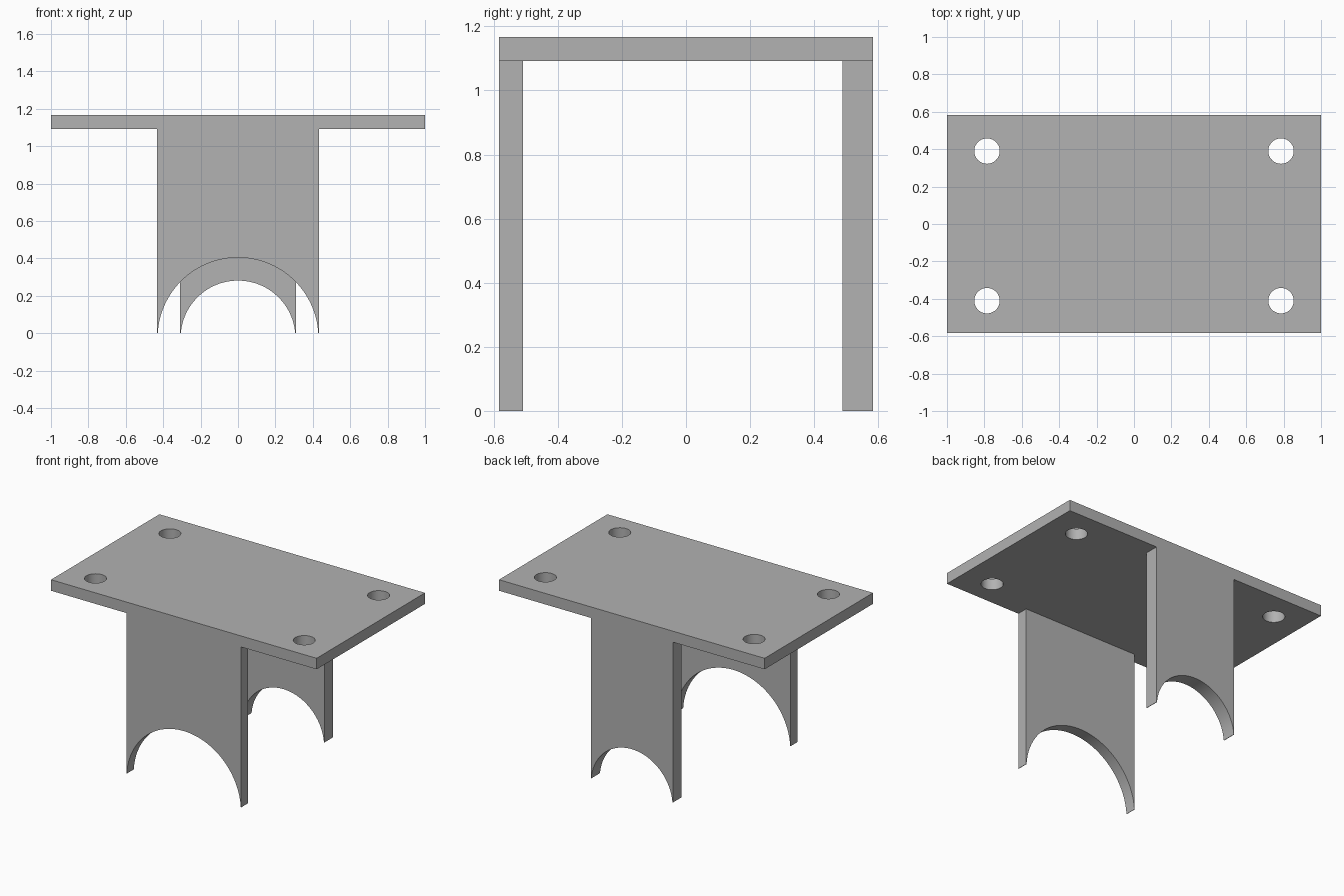
import bpy, bmesh
from math import sin, cos, pi, asin, radians
from mathutils import Matrix

cube = bpy.data.objects.get("Cube")
if cube:
    bpy.data.objects.remove(cube, do_unlink=True)

grey = bpy.data.materials.new("plain grey")
grey.use_nodes = True
colour = (0.445, 0.445, 0.445, 1)
grey.diffuse_color = colour
grey.node_tree.nodes["Principled BSDF"].inputs["Base Color"].default_value = colour

DEPTH = 0.583                # half depth of the plate
PLATE_Z, TOP_Z = 1.092, 1.167
ARC_Z = -0.026               # shared centre height of both arches


def extrude_outline(name, outlines, thickness, matrix):
    """Fill flat outlines (inner loops become holes), thicken and place them."""
    curve = bpy.data.curves.new(name + "_outline", "CURVE")
    curve.dimensions = "2D"
    curve.fill_mode = "BOTH"
    curve.extrude = thickness / 2
    for points in outlines:
        spline = curve.splines.new("POLY")
        spline.points.add(len(points) - 1)
        for p, (x, y) in zip(spline.points, points):
            p.co = (x, y, 0, 1)
        spline.use_cyclic_u = True
    temp = bpy.data.objects.new(name + "_temp", curve)
    mesh = bpy.data.meshes.new_from_object(temp)
    bpy.data.objects.remove(temp)
    bpy.data.curves.remove(curve)

    bm = bmesh.new()
    bm.from_mesh(mesh)
    bmesh.ops.remove_doubles(bm, verts=bm.verts, dist=1e-5)
    bmesh.ops.transform(bm, matrix=matrix, verts=bm.verts)
    bmesh.ops.recalc_face_normals(bm, faces=bm.faces)
    bm.to_mesh(mesh)
    bm.free()

    mesh.name = name
    mesh.materials.clear()
    mesh.materials.append(grey)
    obj = bpy.data.objects.new(name, mesh)
    bpy.context.collection.objects.link(obj)
    bpy.ops.object.select_all(action="DESELECT")
    obj.select_set(True)
    bpy.context.view_layer.objects.active = obj
    bpy.ops.object.shade_smooth_by_angle(angle=radians(30))
    return obj


def circle(cx, cy, r, n=48):
    return [(cx + r * cos(2 * pi * i / n), cy + r * sin(2 * pi * i / n)) for i in range(n)]


def arched_leg(name, half_width, radius, y0, y1):
    """Upright panel with a round saddle cut into its foot."""
    start = asin(-ARC_Z / radius)
    n = 64
    angles = [start + (pi - 2 * start) * i / n for i in range(n + 1)]
    arch = [(radius * cos(a), ARC_Z + radius * sin(a)) for a in angles]
    outline = arch + [(-half_width, 0), (-half_width, PLATE_Z),
                      (half_width, PLATE_Z), (half_width, 0)]
    place = Matrix.Translation((0, (y0 + y1) / 2, 0)) @ Matrix.Rotation(pi / 2, 4, "X")
    extrude_outline(name, [outline], y1 - y0, place)


# Mounting plate with four bolt holes
rectangle = [(-1, -DEPTH), (1, -DEPTH), (1, DEPTH), (-1, DEPTH)]
holes = [circle(x, y, 0.068) for x in (-0.786, 0.786) for y in (-0.41, 0.39)]
extrude_outline("mounting_plate", [rectangle] + holes, TOP_Z - PLATE_Z,
                Matrix.Translation((0, 0, (PLATE_Z + TOP_Z) / 2)))

# Wide thin leg in front, narrow thick leg behind
arched_leg("front_leg", 0.432, 0.43, -DEPTH, -0.508)
arched_leg("back_leg", 0.309, 0.307, 0.4875, DEPTH)
